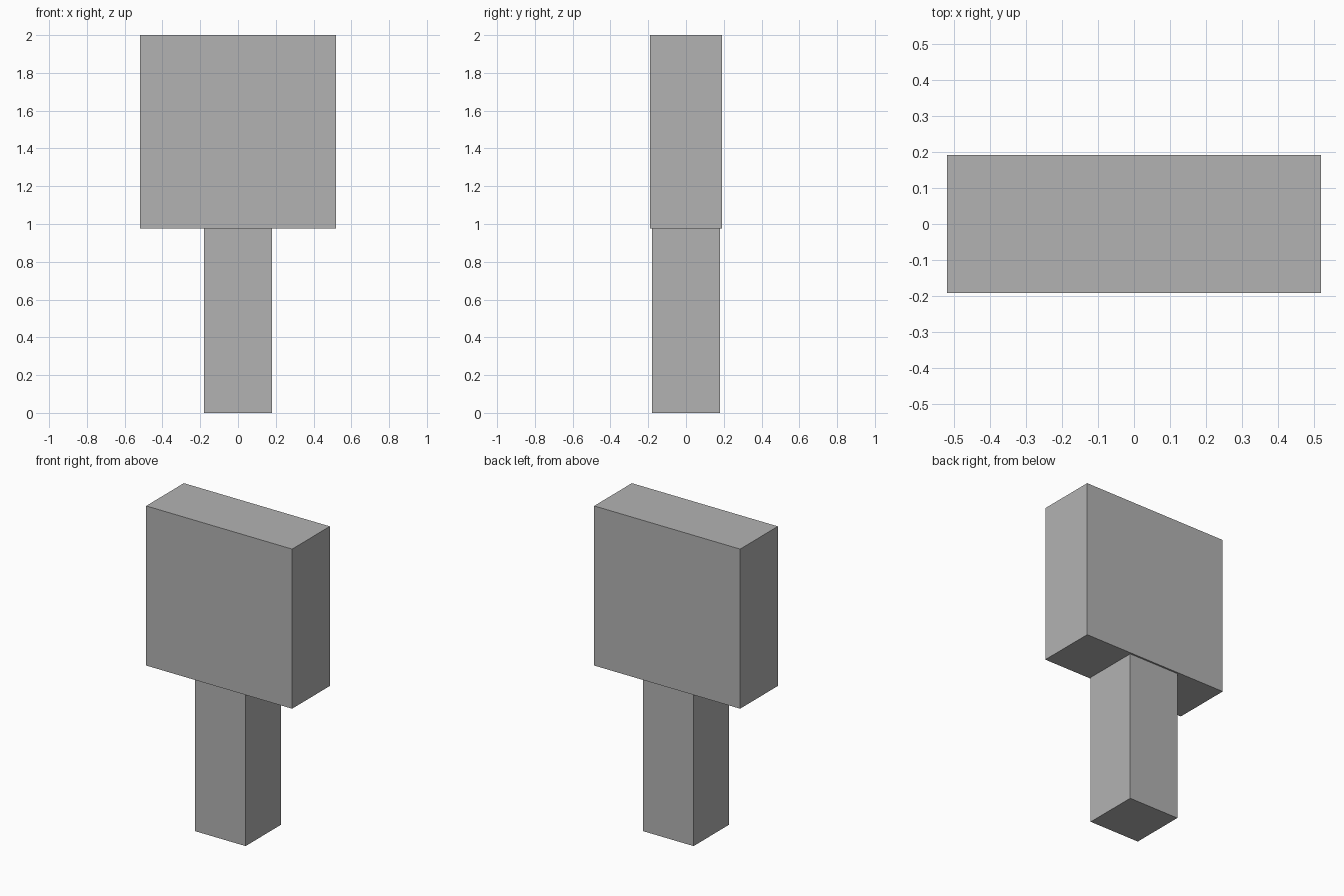
import bpy

if "Cube" in bpy.data.objects:
    bpy.data.objects.remove(bpy.data.objects["Cube"])

# Mid-dark grey shared by both parts
grey = bpy.data.materials.new("dark_grey")
grey.diffuse_color = (0.45, 0.45, 0.45, 1.0)
grey.use_nodes = True
grey.node_tree.nodes["Principled BSDF"].inputs["Base Color"].default_value = grey.diffuse_color


def box(name, width, depth, z0, z1):
    bpy.ops.mesh.primitive_cube_add(size=1, location=(0, 0, (z0 + z1) / 2))
    obj = bpy.context.object
    obj.name = name
    obj.scale = (width, depth, z1 - z0)
    bpy.ops.object.transform_apply(location=False, rotation=False, scale=True)
    obj.data.materials.append(grey)
    return obj


# Square post standing on the ground
box("post", 0.36, 0.36, 0.0, 0.976)

# Wide slab resting on the post
box("head_block", 1.036, 0.382, 0.976, 2.0)
